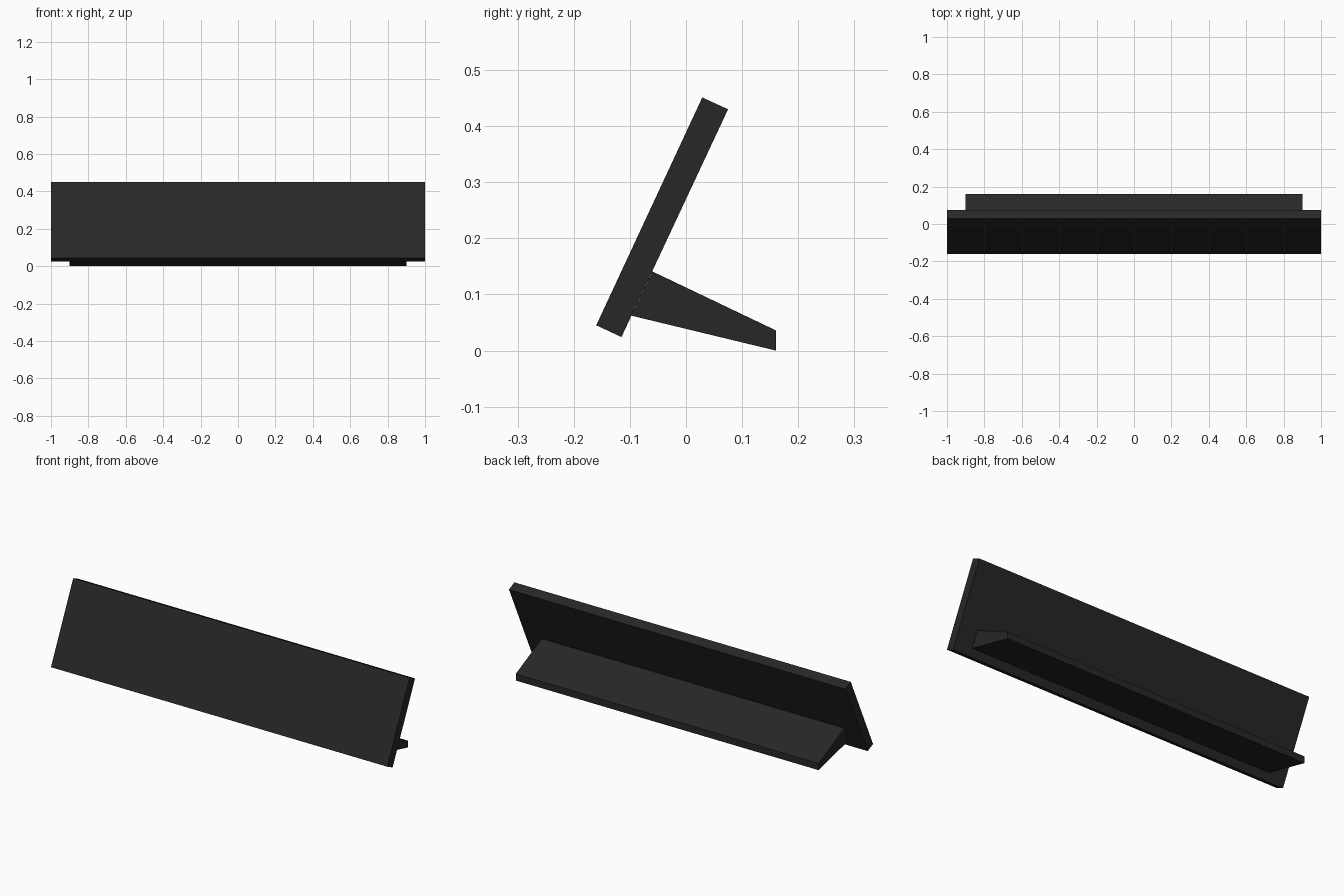
import bpy, bmesh

if "Cube" in bpy.data.objects:
    bpy.data.objects.remove(bpy.data.objects["Cube"])

mat = bpy.data.materials.new("charcoal black")
mat.diffuse_color = (0.02, 0.02, 0.02, 1)
mat.use_nodes = True
mat.node_tree.nodes["Principled BSDF"].inputs["Base Color"].default_value = mat.diffuse_color


def prism(name, profile, half_width):
    """Extrude a (y, z) side profile symmetrically along x."""
    bm = bmesh.new()
    face = bm.faces.new([bm.verts.new((-half_width, y, z)) for y, z in profile])
    ext = bmesh.ops.extrude_face_region(bm, geom=[face])
    moved = [v for v in ext["geom"] if isinstance(v, bmesh.types.BMVert)]
    bmesh.ops.translate(bm, verts=moved, vec=(2 * half_width, 0, 0))
    bmesh.ops.recalc_face_normals(bm, faces=bm.faces)
    mesh = bpy.data.meshes.new(name)
    bm.to_mesh(mesh)
    bm.free()
    mesh.materials.append(mat)
    obj = bpy.data.objects.new(name, mesh)
    bpy.context.collection.objects.link(obj)
    return obj


# Leaning front panel
prism("leaning_panel",
      [(0.029, 0.451), (0.075, 0.430), (-0.115, 0.024), (-0.160, 0.045)], 1.0)

# Tapered rear foot, flush with the back of the panel
prism("rear_foot",
      [(-0.060, 0.141), (0.160, 0.036), (0.160, 0.0), (-0.097, 0.062)], 0.9)
